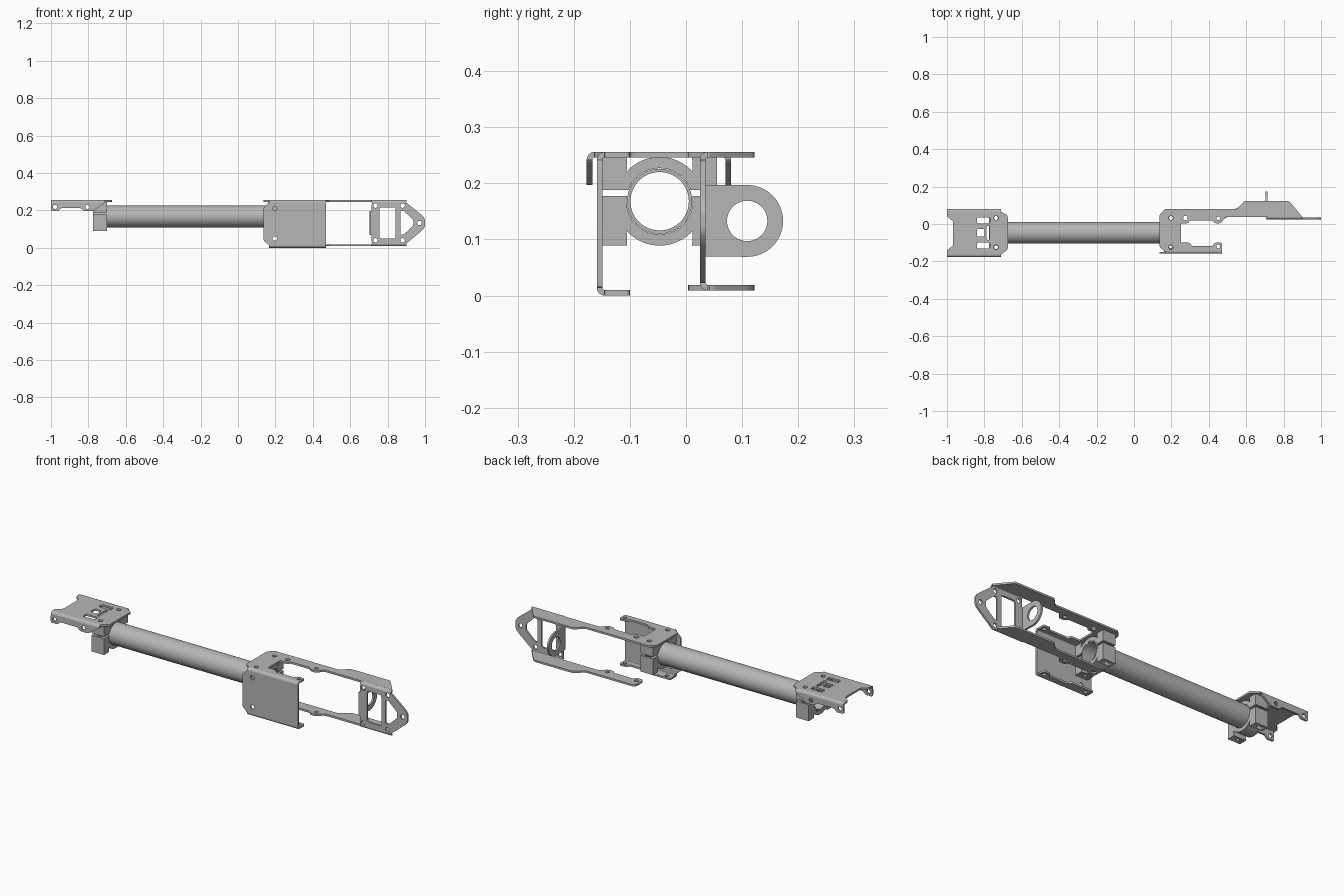
import bpy, bmesh, math
from mathutils import Vector

cube = bpy.data.objects.get("Cube")
if cube:
    bpy.data.objects.remove(cube)

grey = bpy.data.materials.new("light_grey_metal")
grey.use_nodes = True
COL = (0.47, 0.47, 0.47, 1)
grey.diffuse_color = COL
grey.node_tree.nodes["Principled BSDF"].inputs["Base Color"].default_value = COL

T, R = 0.01, 0.014            # sheet thickness, outer bend radius
TOP = 0.256                   # top of the sheet metal
CY, CZ = -0.047, 0.168        # tube axis


def arc(cx, cy, r, a0, a1, n):
    steps = [math.radians(a0 + (a1 - a0) * i / n) for i in range(n + 1)]
    return [(cx + r * math.cos(a), cy + r * math.sin(a)) for a in steps]


def circle(cx, cy, r=0.012, n=20):
    return arc(cx, cy, r, 0, 360, n)[:-1]


def rounded(pts, r, n=4):
    """Round every corner of a polygon."""
    out = []
    for i, p in enumerate(pts):
        p = Vector(p)
        a, b = Vector(pts[i - 1]) - p, Vector(pts[(i + 1) % len(pts)]) - p
        k = min(r, a.length * 0.45, b.length * 0.45)
        s, e = p + a.normalized() * k, p + b.normalized() * k
        for j in range(n + 1):
            t = j / n
            q = s * (1 - t) ** 2 + p * (2 * t * (1 - t)) + e * t * t
            out.append((q.x, q.y))
    return out


def box(u0, u1, v0, v1):
    return [(u0, v0), (u1, v0), (u1, v1), (u0, v1)]


def extrude(name, loops, axis, w0, w1):
    """Fill an outline with holes and extrude it along an axis from w0 to w1."""
    cu = bpy.data.curves.new(name, "CURVE")
    cu.dimensions, cu.fill_mode = "2D", "BOTH"
    cu.extrude = (w1 - w0) / 2
    for pts in loops:
        sp = cu.splines.new("POLY")
        sp.points.add(len(pts) - 1)
        for q, p in zip(sp.points, pts):
            q.co = (p[0], p[1], 0, 1)
        sp.use_cyclic_u = True
    tmp = bpy.data.objects.new("tmp", cu)
    bpy.context.collection.objects.link(tmp)
    dg = bpy.context.evaluated_depsgraph_get()
    me = bpy.data.meshes.new_from_object(tmp.evaluated_get(dg))
    bpy.data.objects.remove(tmp)
    bm = bmesh.new()
    bm.from_mesh(me)
    for v in bm.verts:
        u, s, w = v.co.x, v.co.y, v.co.z + (w0 + w1) / 2
        v.co = {"x": (w, u, s), "y": (u, w, s), "z": (u, s, w)}[axis]
    bmesh.ops.remove_doubles(bm, verts=bm.verts, dist=1e-5)
    bmesh.ops.recalc_face_normals(bm, faces=bm.faces)
    bm.to_mesh(me)
    bm.free()
    me.name = name
    me.materials.clear()
    me.materials.append(grey)
    ob = bpy.data.objects.new(name, me)
    bpy.context.collection.objects.link(ob)
    return ob


def bend(name, x0, x1, y, z, sy, sz):
    """Quarter-round sheet bend whose outer corner is at (y, z)."""
    cy, cz = y - sy * R, z - sz * R
    pts = arc(0, 0, R, 0, 90, 6) + arc(0, 0, R - T, 90, 0, 6)
    extrude(name, [[(cy + sy * u, cz + sz * v) for u, v in pts]], "x", x0, x1)


# Tube
extrude("tube", [circle(CY, CZ, 0.058, 64), circle(CY, CZ, 0.052, 64)], "x", -0.775, 0.235)

# Split clamps at both ends, with bolt holes through the lugs
BOLT_Y = (0.032, -0.124)
for side, x in (("left_end", -0.7375), ("right_end", 0.1975)):
    cutter = extrude(side + "_bolt_cutter", [circle(x, y, 0.011, 6) for y in BOLT_Y], "z", 0.05, 0.3)
    cutter.hide_render = True
    cutter.hide_set(True)
    for half, s, gap in (("upper", 1, 0.02), ("lower", -1, -0.009)):
        a = math.degrees(math.asin(gap / 0.059))
        lug = [(0.102, gap), (0.102, 0.079), (0.058, 0.079)]
        pts = lug + arc(0, 0, 0.079, 42, 138, 20) + [(-u, v) for u, v in reversed(lug)]
        pts += arc(0, 0, 0.059, 180 - a, a, 24)
        ob = extrude(f"{side}_{half}_clamp", [[(CY + u, CZ + s * v) for u, v in pts]],
                     "x", x - 0.0375, x + 0.0375)
        mod = ob.modifiers.new("bolt_holes", "BOOLEAN")
        mod.operation, mod.object, mod.solver = "DIFFERENCE", cutter, "EXACT"

# Left bracket: top plate with end notch, slots and bolt holes
Y0, Y1 = -0.177, 0.08
plate = [(-1, Y0 + R), (-0.71, Y0 + R), (-0.675, -0.135), (-0.675, 0.045), (-0.71, Y1 - R),
         (-1, Y1 - R), (-1, 0.04), (-0.967, 0.015), (-0.967, -0.115), (-1, -0.14)]
slots = [box(-0.84, -0.77, 0.004, 0.035), box(-0.84, -0.77, -0.13, -0.1),
         box(-0.84, -0.80, -0.068, -0.026), box(-0.788, -0.772, -0.085, -0.01)]
extrude("left_bracket_plate",
        [rounded(plate, 0.008)] + [rounded(s, 0.008) for s in slots]
        + [circle(-0.7375, y) for y in BOLT_Y], "z", TOP - T, TOP)

# Left bracket: eared flanges on both edges
ears = [(-1, TOP - R), (-1, 0.197), (-0.96, 0.197), (-0.945, 0.213), (-0.84, 0.213),
        (-0.825, 0.197), (-0.775, 0.197), (-0.71, TOP - R)]
for side, y, sy in (("front", Y0, -1), ("back", Y1, 1)):
    bend(f"left_bracket_{side}_bend", -1, -0.71, y, TOP, sy, 1)
    w = sorted((y, y - sy * T))
    extrude(f"left_bracket_{side}_flange",
            [rounded(ears, 0.008), circle(-0.978, 0.219, 0.011), circle(-0.805, 0.219, 0.011)],
            "y", *w)

# Right bracket: front plate
FY = -0.159
front = [(0.165, R), (0.47, R), (0.47, TOP - R), (0.165, TOP - R), (0.137, 0.215), (0.137, 0.04)]
extrude("right_bracket_front_plate",
        [rounded(front, 0.006), circle(0.197, 0.21), circle(0.197, 0.05)], "y", FY, FY + T)
bend("right_bracket_top_bend", 0.165, 0.47, FY, TOP, -1, 1)
bend("right_bracket_bottom_bend", 0.165, 0.47, FY, 0, -1, -1)

# Right bracket: notched lips, and the top lip merges into the long upper arm
lip = [(0.165, FY + R), (0.47, FY + R), (0.47, -0.1), (0.43, -0.1), (0.42, -0.118),
       (0.31, -0.118), (0.30, -0.1)]
extrude("right_bracket_bottom_lip",
        [rounded(lip + [(0.165, -0.1)], 0.008), circle(0.45, -0.12, 0.01),
         circle(0.197, -0.12, 0.01)], "z", 0, T)
inner = [(0.29, 0.004), (0.30, 0.02), (0.42, 0.02), (0.43, 0.004), (0.465, 0.004), (0.49, 0.038)]
outer = [(0.90, 0.038), (0.83, 0.122), (0.59, 0.122), (0.55, 0.08)]
arm_holes = [circle(0.275, 0.032), circle(0.45, 0.03, 0.01)]
top = lip + [(0.25, -0.1), (0.25, 0.004)] + inner + outer
top += [(0.165, 0.08), (0.137, 0.05), (0.137, -0.125)]
extrude("right_bracket_top_plate",
        [rounded(top, 0.008), circle(0.45, -0.12, 0.01)] + arm_holes
        + [circle(0.1975, y) for y in BOLT_Y], "z", TOP - T, TOP)

# End frame: lower arm
BOT = 0.009
arm = [(0.25, 0.004)] + inner + outer + [(0.25, 0.08)]
extrude("end_frame_lower_arm", [rounded(arm, 0.02)] + arm_holes, "z", BOT, BOT + T)

# End frame: pointed end plate with windows
PY = 0.025
end = [(0.715, BOT + R), (0.90, BOT + R), (0.987, 0.095), (1, 0.115), (1, 0.152),
       (0.987, 0.172), (0.90, TOP - R), (0.715, TOP - R)]
window = box(0.757, 0.843, 0.05, 0.217)
tri = [(0.868, 0.07), (0.885, 0.07), (0.937, 0.118), (0.937, 0.15), (0.885, 0.198), (0.868, 0.198)]
bolts = [circle(x, z) for x in (0.735, 0.88) for z in (0.04, 0.226)]
extrude("end_frame_plate",
        [rounded(end, 0.01), rounded(window, 0.012), rounded(tri, 0.008),
         circle(0.97, 0.133)] + bolts, "y", PY, PY + T)
bend("end_frame_top_bend", 0.715, 0.90, PY, TOP, -1, 1)
bend("end_frame_bottom_bend", 0.715, 0.90, PY, BOT, -1, -1)

# End frame: upright ring tab
ring = [(PY + T, 0.07)] + arc(0.109, 0.133, 0.064, -90, 90, 32) + [(PY + T, 0.197)]
extrude("ring_tab", [ring, circle(0.109, 0.133, 0.036, 40)], "x", 0.704, 0.714)
extrude("ring_tab_root", [box(PY, PY + T, 0.07, 0.197)], "x", 0.706, 0.716)

# Smooth the curved walls, keep sheet edges sharp
bpy.ops.object.select_all(action="DESELECT")
for ob in bpy.context.collection.objects:
    if ob.type == "MESH" and not ob.hide_render:
        ob.select_set(True)
        bpy.context.view_layer.objects.active = ob
bpy.ops.object.shade_smooth_by_angle(angle=math.radians(30))
